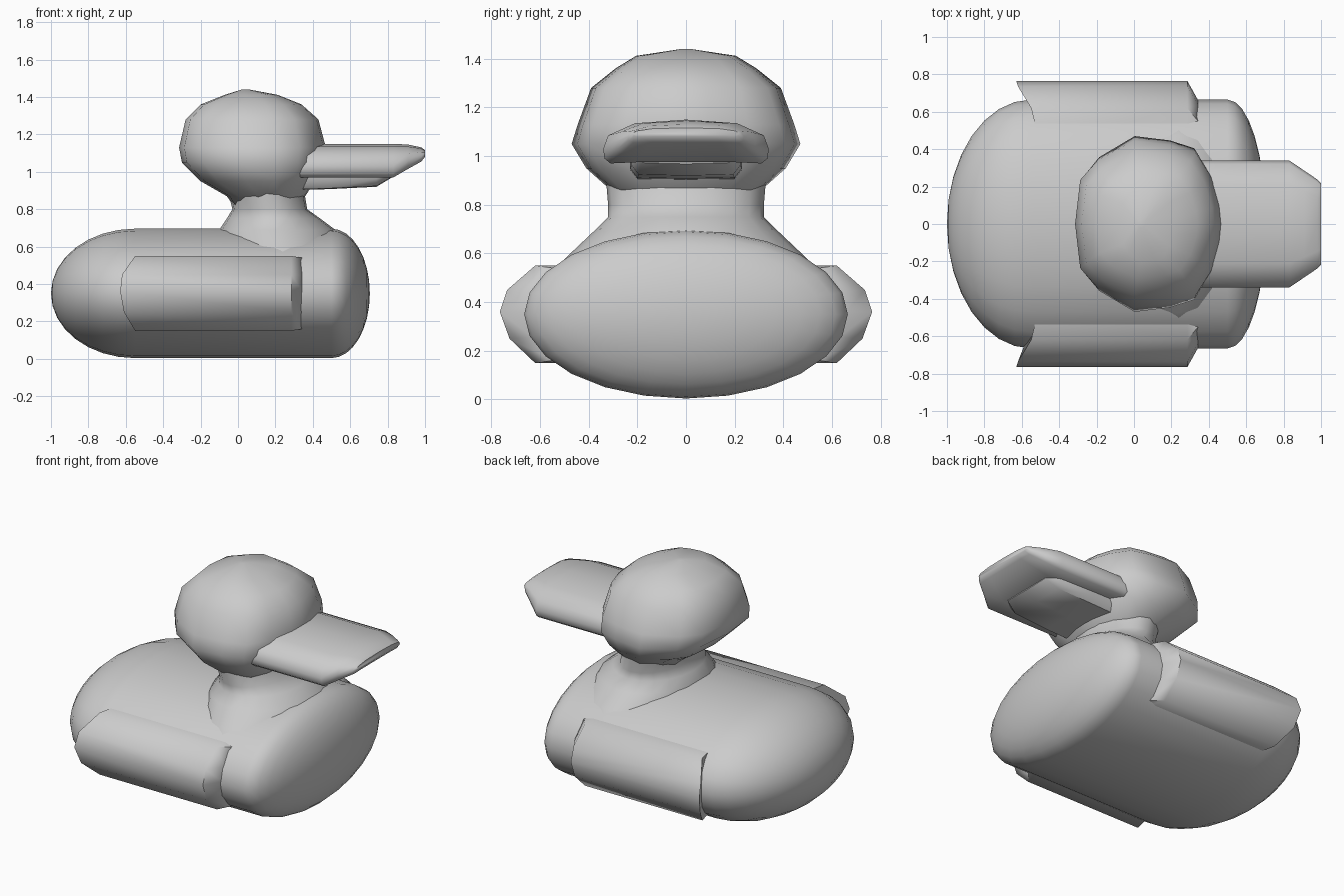
import bpy, bmesh, math

if "Cube" in bpy.data.objects:
    bpy.data.objects.remove(bpy.data.objects["Cube"])


def loft(name, rings, angle=50):
    """Skin a list of equal-length point rings, capping both ends."""
    bm = bmesh.new()
    loops = [[bm.verts.new(p) for p in ring] for ring in rings]
    n = len(loops[0])
    for a, b in zip(loops, loops[1:]):
        for i in range(n):
            j = (i + 1) % n
            bm.faces.new((a[i], a[j], b[j], b[i]))
    bm.faces.new(loops[0])
    bm.faces.new(loops[-1])
    bmesh.ops.remove_doubles(bm, verts=bm.verts, dist=0.0005)
    bmesh.ops.recalc_face_normals(bm, faces=bm.faces)
    mesh = bpy.data.meshes.new(name)
    bm.to_mesh(mesh)
    bm.free()
    ob = bpy.data.objects.new(name, mesh)
    bpy.context.collection.objects.link(ob)
    bpy.ops.object.select_all(action='DESELECT')
    ob.select_set(True)
    bpy.context.view_layer.objects.active = ob
    bpy.ops.object.shade_smooth_by_angle(angle=math.radians(angle))
    return ob


def circle(n):
    return [(math.cos(2 * math.pi * i / n), math.sin(2 * math.pi * i / n)) for i in range(n)]


# Body: elliptical sections along x, with rounded back and front
stations = []
for i in range(9):
    t = math.pi / 2 * i / 8
    stations.append((-0.55 - 0.45 * math.cos(t), math.sin(t)))
for i in range(9):
    t = math.pi / 2 * i / 8
    stations.append((0.5 + 0.205 * math.sin(t), math.cos(t)))
loft("body", [[(x, 0.665 * s * c, 0.35 + 0.346 * s * d) for c, d in circle(24)]
              for x, s in stations])


# Horizontal sections given as z, back x, front x, half width
def z_rings(levels, outline):
    return [[((a + b) / 2 + (b - a) / 2 * u, w * v, z) for u, v in outline]
            for z, a, b, w in levels]


# Neck flaring into the shoulders
loft("neck", z_rings([(0.36, -0.06, 0.62, 0.62), (0.45, -0.09, 0.61, 0.625),
                      (0.60, -0.11, 0.58, 0.475), (0.69, -0.10, 0.52, 0.38),
                      (0.75, -0.06, 0.44, 0.32), (0.80, -0.03, 0.37, 0.32),
                      (0.92, -0.06, 0.35, 0.33)], circle(20)))

# Head: egg-like outline, widest behind its middle
half = [(-0.93, 0.53), (-0.7, 0.76), (-0.2, 1.0), (0.3, 0.95), (0.64, 0.86),
        (0.85, 0.57), (0.97, 0.22)]
outline = [(-1, 0)] + half + [(1, 0)] + [(u, -v) for u, v in reversed(half)]
loft("head", z_rings([(0.80, -0.01, 0.28, 0.22), (0.87, -0.06, 0.36, 0.32),
                      (0.95, -0.20, 0.41, 0.41), (1.05, -0.30, 0.46, 0.47),
                      (1.13, -0.315, 0.47, 0.445), (1.28, -0.28, 0.43, 0.39),
                      (1.36, -0.20, 0.34, 0.29), (1.412, -0.07, 0.21, 0.205),
                      (1.44, 0.02, 0.06, 0.02)], outline))


# Bill: flat upper half with a tapered tip, and a smaller lower half
def mirror_section(pts):
    return pts + [(-y, z) for y, z in reversed(pts) if y > 0]


upper = mirror_section([(0, 1.15), (0.21, 1.135), (0.32, 1.085), (0.34, 1.03),
                        (0.335, 0.99), (0.31, 0.97), (0.2, 0.975)])
loft("upper_bill", [[(x, y * sy, zc + (z - 1.07) * sz) for y, z in upper]
                    for x, sy, zc, sz in [(0.2, 1, 1.07, 1), (0.83, 1, 1.07, 1),
                                          (0.91, 0.84, 1.088, 0.72),
                                          (0.98, 0.7, 1.097, 0.42), (1.0, 0.64, 1.1, 0.2)]])
lower = mirror_section([(0, 1.0), (0.23, 1.0), (0.23, 0.95), (0.2, 0.912), (0.0, 0.908)])
loft("lower_bill", [[(x, y * s, z + dz) for y, z in lower]
                    for x, s, dz in [(0.2, 1.0, -0.01), (0.5, 1, 0.0),
                                     (0.74, 0.97, 0.012), (0.82, 0.85, 0.06)]])

# Wings: faceted bars along the sides, with a notched back end
section = [(0.45, 0.55), (0.62, 0.55), (0.735, 0.45), (0.765, 0.36),
           (0.725, 0.25), (0.62, 0.15), (0.45, 0.15)]
back = [-0.51, -0.55, -0.62, -0.63, -0.61, -0.55, -0.51]
for name, side in (("left_wing", 1), ("right_wing", -1)):
    rings = [[(x, side * y, z) for x, (y, z) in zip(back, section)],
             [(0.285, side * y, z) for y, z in section],
             [(0.345, side * (0.3 + (y - 0.3) * 0.77), 0.355 + (z - 0.355) * 0.95)
              for y, z in section]]
    loft(name, rings)
